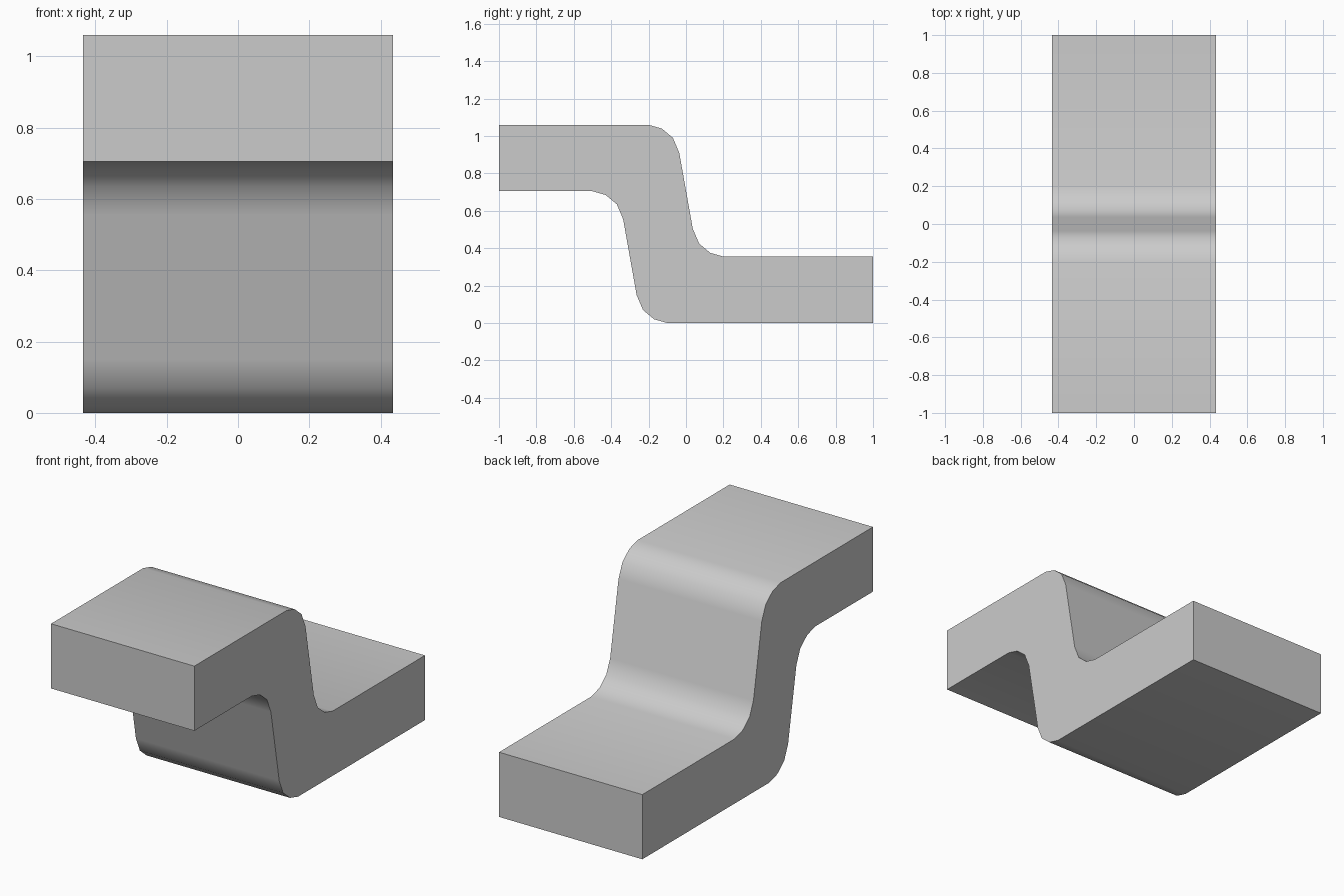
import bpy
import bmesh
import math

cube = bpy.data.objects.get("Cube")
if cube:
    bpy.data.objects.remove(cube, do_unlink=True)

HALF_WIDTH = 0.435
MID_Z = 0.7075          # height of the middle of the upper S curve
SHIFT = (-0.3, -0.355)  # offset from the upper curve to the lower one

# Upper half of the S curve; a half turn about its middle gives the rest
half = [(-1, 1.06), (-0.2, 1.06), (-0.13, 1.04), (-0.07, 0.99), (-0.036, 0.91)]
upper = half + [(-y, 2 * MID_Z - z) for y, z in reversed(half)]

# Lower curve is the same bend, with its ends kept at the block's ends
lower = [(y + SHIFT[0], z + SHIFT[1]) for y, z in upper]
lower[0] = (-1, lower[0][1])
lower[-1] = (1, lower[-1][1])

# Extrude the strip between both curves across the width
bm = bmesh.new()
rows = [[[bm.verts.new((x, y, z)) for y, z in curve] for curve in (upper, lower)]
        for x in (-HALF_WIDTH, HALF_WIDTH)]
(ru, rl), (lu, ll) = rows
n = len(upper)
for i in range(n - 1):
    bm.faces.new((ru[i], lu[i], lu[i + 1], ru[i + 1]))
    bm.faces.new((rl[i], rl[i + 1], ll[i + 1], ll[i]))
for i in (0, n - 1):
    bm.faces.new((ru[i], rl[i], ll[i], lu[i]))
for u, l in ((ru, rl), (lu, ll)):
    bm.faces.new(u + l[::-1])
bmesh.ops.recalc_face_normals(bm, faces=bm.faces)

mesh = bpy.data.meshes.new("stepped_block")
bm.to_mesh(mesh)
bm.free()
block = bpy.data.objects.new("stepped_block", mesh)
bpy.context.collection.objects.link(block)

# Plain grey surface
grey = bpy.data.materials.new("light_grey")
grey.use_nodes = True
colour = (0.6, 0.6, 0.6, 1)
grey.diffuse_color = colour
grey.node_tree.nodes["Principled BSDF"].inputs["Base Color"].default_value = colour
mesh.materials.append(grey)

# Smooth bends, sharp edges
bpy.ops.object.select_all(action='DESELECT')
block.select_set(True)
bpy.context.view_layer.objects.active = block
bpy.ops.object.shade_smooth_by_angle(angle=math.radians(40))
